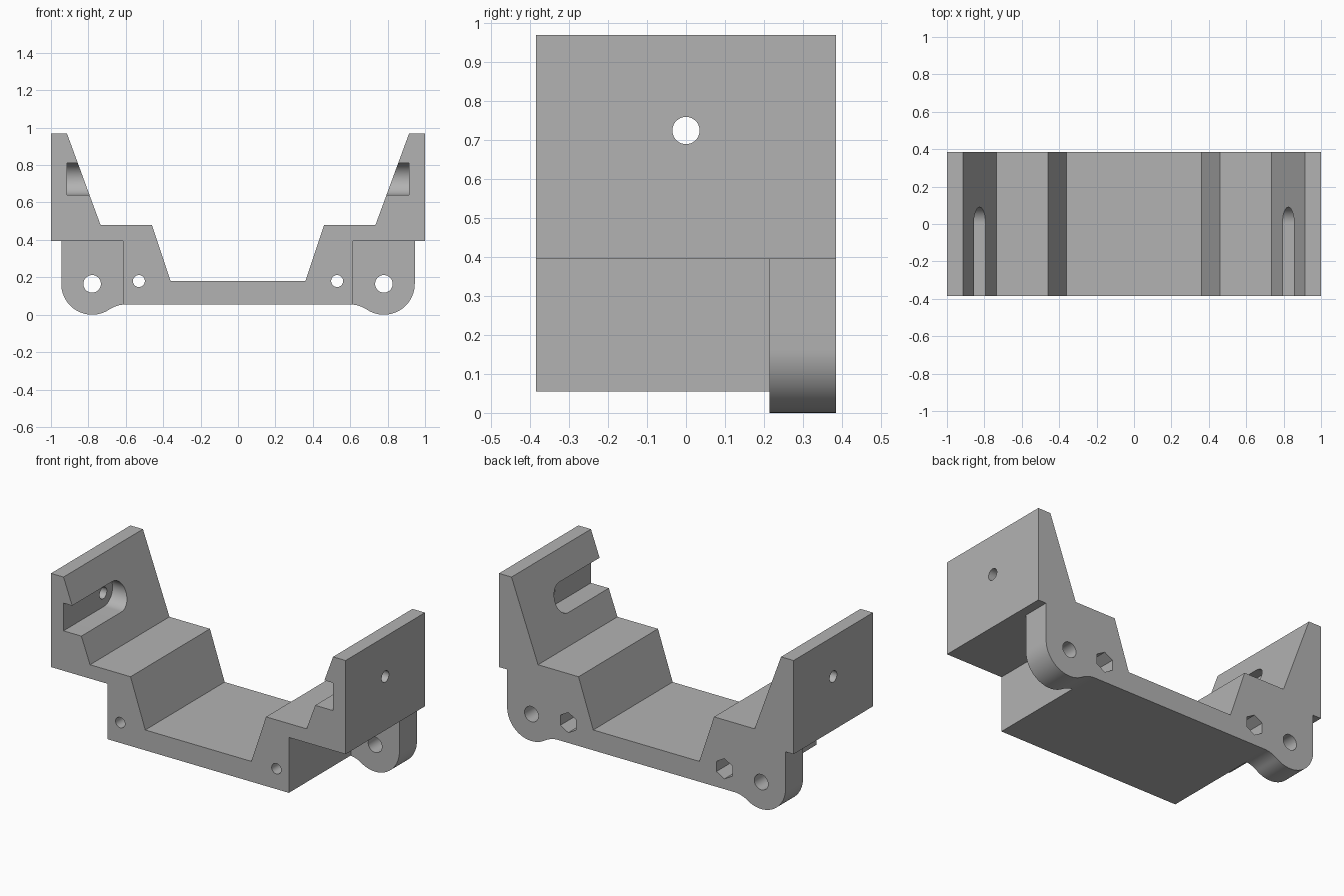
import bpy, bmesh
from math import sin, cos, pi, asin, acos

cube = bpy.data.objects.get("Cube")
if cube:
    bpy.data.objects.remove(cube, do_unlink=True)

grey = bpy.data.materials.new("plain grey")
grey.use_nodes = True
colour = (0.45, 0.45, 0.45, 1)
grey.diffuse_color = colour
grey.node_tree.nodes["Principled BSDF"].inputs["Base Color"].default_value = colour

HALF = 0.385      # half of the depth
EAR_Y = 0.215     # front face of the ears
BASE = 0.055      # underside of the cradle
STEP = 0.395      # underside of the side walls


def prism(name, points, start, end, axis="y"):
    """Extrude a profile: (x, z) along y, or (y, z) along x."""
    bm = bmesh.new()

    def place(p, d):
        return (p[0], d, p[1]) if axis == "y" else (d, p[0], p[1])
    rings = [[bm.verts.new(place(p, d)) for p in points] for d in (start, end)]
    n = len(points)
    bm.faces.new(rings[0])
    bm.faces.new(rings[1][::-1])
    for i in range(n):
        j = (i + 1) % n
        bm.faces.new((rings[0][i], rings[1][i], rings[1][j], rings[0][j]))
    bmesh.ops.recalc_face_normals(bm, faces=bm.faces)
    mesh = bpy.data.meshes.new(name)
    bm.to_mesh(mesh)
    bm.free()
    mesh.materials.append(grey)
    obj = bpy.data.objects.new(name, mesh)
    bpy.context.collection.objects.link(obj)
    return obj


def arc(cx, cz, r, a0, a1, n):
    return [(cx + r * cos(a0 + (a1 - a0) * i / n),
             cz + r * sin(a0 + (a1 - a0) * i / n)) for i in range(n + 1)]


def circle(cx, cz, r, n=32, turn=0.0):
    return arc(cx, cz, r, turn, turn + 2 * pi, n)[:-1]


def combine(target, tool, operation):
    """Apply a boolean and discard the tool."""
    tool.hide_render = True
    mod = target.modifiers.new(operation.lower(), "BOOLEAN")
    mod.operation = operation
    mod.solver = "EXACT"
    mod.object = tool
    bpy.context.view_layer.objects.active = target
    bpy.ops.object.modifier_apply(modifier=mod.name)
    bpy.data.objects.remove(tool, do_unlink=True)


def flip(points, side):
    return [(side * x, z) for x, z in points]


# Stepped cradle with tall side walls
half = [(0.615, BASE), (0.615, STEP), (1, STEP), (1, 0.97), (0.915, 0.97),
        (0.735, 0.48), (0.46, 0.48), (0.36, 0.18)]
cradle = prism("cradle_bracket", half + flip(half, -1)[::-1], -HALF, HALF)

# Ear outline: rounded foot, blended into the underside by a concave fillet
EX, R = 0.78, 0.165
tilt = acos((2 * R - BASE) / (2 * R))
fillet_x = EX - 2 * R * sin(tilt)
ear = [(0.56, 0.42), (EX + R, 0.42)]
ear[0] = (0.56, STEP)
ear[1] = (EX + R, STEP)
ear += arc(EX, R, R, 0, -pi / 2 - tilt, 28)
ear += arc(fillet_x, BASE - R, R, pi / 2 - tilt, pi / 2, 10)[1:]
ear += [(0.56, BASE)]

for side in (1, -1):
    combine(cradle, prism("ear", flip(ear, side), EAR_Y, HALF), "UNION")

for side in (1, -1):
    # Pivot hole through the ear
    combine(cradle, prism("pivot_cutter", circle(side * EX, R, 0.047), 0.1, 0.5),
            "DIFFERENCE")
    # Screw hole with a hexagonal nut pocket at the back
    combine(cradle, prism("screw_cutter", circle(side * 0.53, 0.18, 0.032), -0.5, 0.5),
            "DIFFERENCE")
    combine(cradle, prism("nut_cutter", circle(side * 0.53, 0.18, 0.062, 6, pi / 6),
                          0.2, 0.5), "DIFFERENCE")
    # Round-ended slot, open at the front, in the sloping inner wall
    slot = arc(0.005, 0.725, 0.085, -pi / 2, pi / 2, 24) + [(-0.5, 0.81), (-0.5, 0.64)]
    combine(cradle, prism("slot_cutter", slot, side * 0.5, side * 0.915, "x"),
            "DIFFERENCE")
    # Small hole through the outer wall
    combine(cradle, prism("wall_cutter", circle(0, 0.725, 0.035), side * 0.85,
                          side * 1.1, "x"), "DIFFERENCE")

# Smooth the round surfaces, keep the edges sharp
bpy.ops.object.select_all(action="DESELECT")
cradle.select_set(True)
bpy.context.view_layer.objects.active = cradle
bpy.ops.object.shade_smooth_by_angle(angle=pi / 6)
